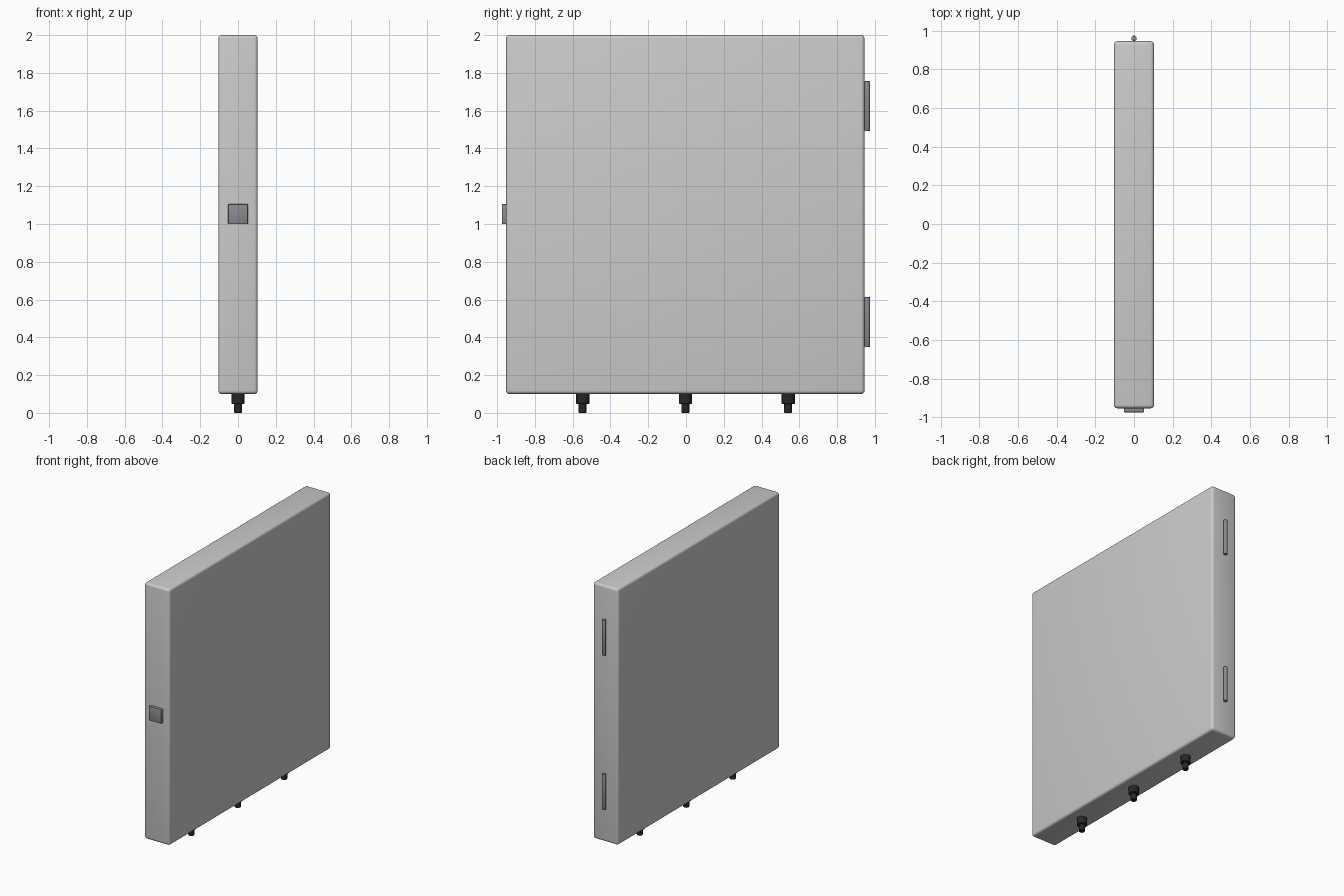
import bpy, math

if "Cube" in bpy.data.objects:
    bpy.data.objects.remove(bpy.data.objects["Cube"])


def material(name, rgb):
    m = bpy.data.materials.new(name)
    m.diffuse_color = (*rgb, 1)
    m.use_nodes = True
    m.node_tree.nodes["Principled BSDF"].inputs["Base Color"].default_value = m.diffuse_color
    return m


BLACK = material("black_plastic", (0.02, 0.02, 0.02))
METAL = material("dark_metal", (0.25, 0.26, 0.28))


def finish(name, bevel, segments, mat):
    o = bpy.context.object
    o.name = name
    if bevel:
        b = o.modifiers.new("bevel", 'BEVEL')
        b.width, b.segments = bevel, segments
        b.limit_method = 'ANGLE'
        b.angle_limit = math.radians(40)
        bpy.ops.object.modifier_apply(modifier=b.name)
    bpy.ops.object.shade_smooth_by_angle(angle=math.radians(35))
    if mat:
        o.data.materials.append(mat)
    return o


def box(name, lo, hi, bevel=0, segments=1, mat=None):
    bpy.ops.mesh.primitive_cube_add(size=1, location=[(a + b) / 2 for a, b in zip(lo, hi)])
    bpy.context.object.scale = [b - a for a, b in zip(lo, hi)]
    bpy.ops.object.transform_apply(location=False, rotation=False, scale=True)
    return finish(name, bevel, segments, mat)


def cylinder(name, x, y, z0, z1, r, sides, bevel=0, segments=1, mat=None):
    bpy.ops.mesh.primitive_cylinder_add(vertices=sides, radius=r, depth=z1 - z0,
                                        location=(x, y, (z0 + z1) / 2))
    return finish(name, bevel, segments, mat)


# Thin rounded cabinet
box("cabinet_body", (-0.104, -0.953, 0.1), (0.104, 0.945, 2.0), 0.018, 4)

# Latch plate on the front edge
box("latch", (-0.052, -0.974, 1.0), (0.052, -0.945, 1.105), 0.004, 2, METAL)

# Hinge barrels on the back edge
for name, z0 in (("lower_hinge", 0.349), ("upper_hinge", 1.492)):
    cylinder(name, 0, 0.96, z0, z0 + 0.264, 0.014, 24, 0.003, 2, METAL)

# Cable glands underneath: nut, tapered shoulder and cable stub
for i, y in enumerate((-0.547, -0.003, 0.541)):
    cylinder(f"gland_nut_{i}", 0, y, 0.047, 0.104, 0.035, 12, 0.004, 1, BLACK)
    cylinder(f"gland_stub_{i}", 0, y, 0.0, 0.06, 0.021, 24, 0.003, 1, BLACK)
